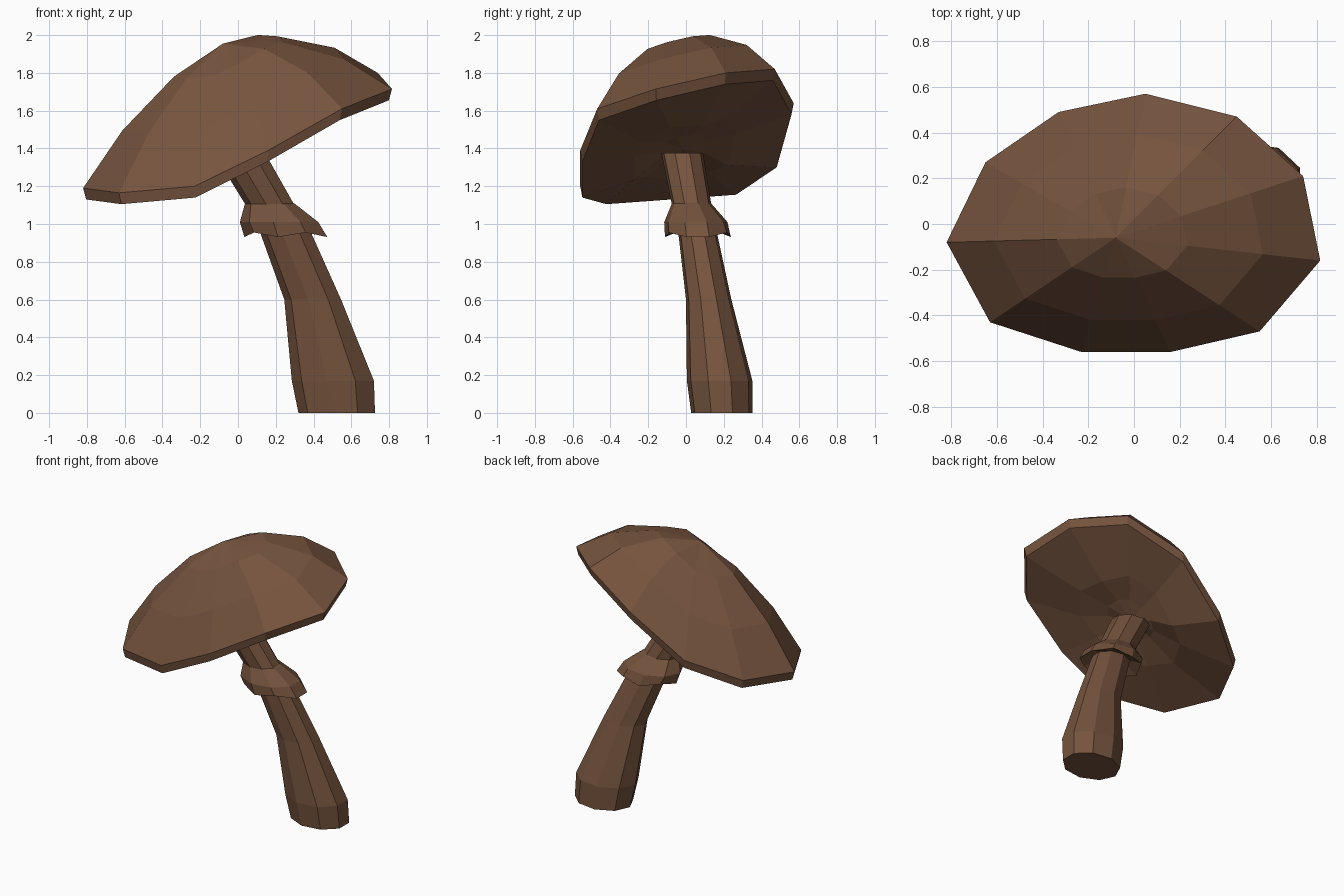
import bpy, bmesh, math
from mathutils import Vector

cube = bpy.data.objects.get("Cube")
if cube:
    bpy.data.objects.remove(cube, do_unlink=True)

brown = bpy.data.materials.new("earthy brown")
brown.use_nodes = True
COLOUR = (0.18, 0.088, 0.048, 1)
brown.diffuse_color = COLOUR
bsdf = brown.node_tree.nodes["Principled BSDF"]
bsdf.inputs["Base Color"].default_value = COLOUR
bsdf.inputs["Roughness"].default_value = 0.9


def loft(name, rings, start=None, end=None, cap_ends=False):
    """Skin a row of equal rings, closing the ends with a point or a flat face."""
    bm = bmesh.new()
    loops = [[bm.verts.new(p) for p in ring] for ring in rings]
    n = len(loops[0])
    for a, b in zip(loops, loops[1:]):
        for i in range(n):
            j = (i + 1) % n
            bm.faces.new((a[i], a[j], b[j], b[i]))
    for tip, loop in ((start, loops[0]), (end, loops[-1])):
        if tip is not None:
            v = bm.verts.new(tip)
            for i in range(n):
                bm.faces.new((loop[i], loop[(i + 1) % n], v))
        elif cap_ends:
            bm.faces.new(loop)
    bmesh.ops.recalc_face_normals(bm, faces=bm.faces)
    mesh = bpy.data.meshes.new(name)
    bm.to_mesh(mesh)
    bm.free()
    mesh.materials.append(brown)
    obj = bpy.data.objects.new(name, mesh)
    bpy.context.collection.objects.link(obj)
    return obj


def ellipse(cx, cy, z, rx, ry, n=9, wave=0.0):
    """Horizontal ring, optionally with every other corner lowered and raised."""
    ring = []
    for i in range(n):
        a = 2 * math.pi * (i + 0.5) / n
        ring.append(Vector((cx + rx * math.cos(a), cy + ry * math.sin(a),
                            z - wave * (-1) ** i)))
    return ring


# Bent stem, thick at the foot: x, y, z, x radius, y radius
STEM = [(0.529, 0.19, 0, 0.209, 0.165), (0.509, 0.178, 0.17, 0.224, 0.176),
        (0.4, 0.12, 0.6, 0.155, 0.122), (0.258, 0.062, 0.95, 0.139, 0.104),
        (0.174, 0.03, 1.1, 0.133, 0.106), (0.012, -0.02, 1.375, 0.14, 0.112)]
loft("stem", [ellipse(*s) for s in STEM], cap_ends=True)

# Flared skirt around the stem with a wavy hem
skirt = [ellipse(0.165, 0.03, 1.13, 0.1, 0.08),
         ellipse(0.174, 0.03, 1.105, 0.138, 0.108),
         ellipse(0.224, 0.052, 1.01, 0.214, 0.17),
         ellipse(0.25, 0.063, 0.943, 0.216, 0.177, wave=0.012),
         ellipse(0.24, 0.057, 0.985, 0.125, 0.095)]
for corner in (skirt[3][0], skirt[3][-1]):
    corner.x += 0.02
loft("skirt", skirt)

# Tilted, slightly irregular cap: rim corners, then rings rising to the apex
RIM = [Vector(p) for p in (
    (0.05, 0.57, 1.64), (-0.33, 0.49, 1.36), (-0.65, 0.27, 1.215),
    (-0.82, -0.08, 1.19), (-0.63, -0.43, 1.165), (-0.23, -0.56, 1.2),
    (0.16, -0.56, 1.39), (0.55, -0.47, 1.61), (0.815, -0.16, 1.715),
    (0.74, 0.21, 1.8), (0.45, 0.47, 1.82))]
APEX = Vector((-0.08, -0.06, 1.955))
HUB = Vector((0.01, -0.02, 1.40))


def dome(f, bulge):
    return [APEX.lerp(p, f) + Vector((0, 0, bulge)) for p in RIM]


# The underside swells slightly around the stem, with a creased ring
lower_rim = [p * 0.98 + Vector((0, 0, 0.02 * p.z - 0.06)) for p in RIM]
gills = [HUB.lerp(p, 0.48) + Vector((0, 0, -0.025 + 0.015 * (-1) ** i))
         for i, p in enumerate(lower_rim)]
collar = [HUB.lerp(p, 0.22) for p in lower_rim]
loft("cap", [dome(0.35, 0.093), dome(0.72, 0.09), RIM, lower_rim, gills, collar],
     start=APEX, end=HUB)
